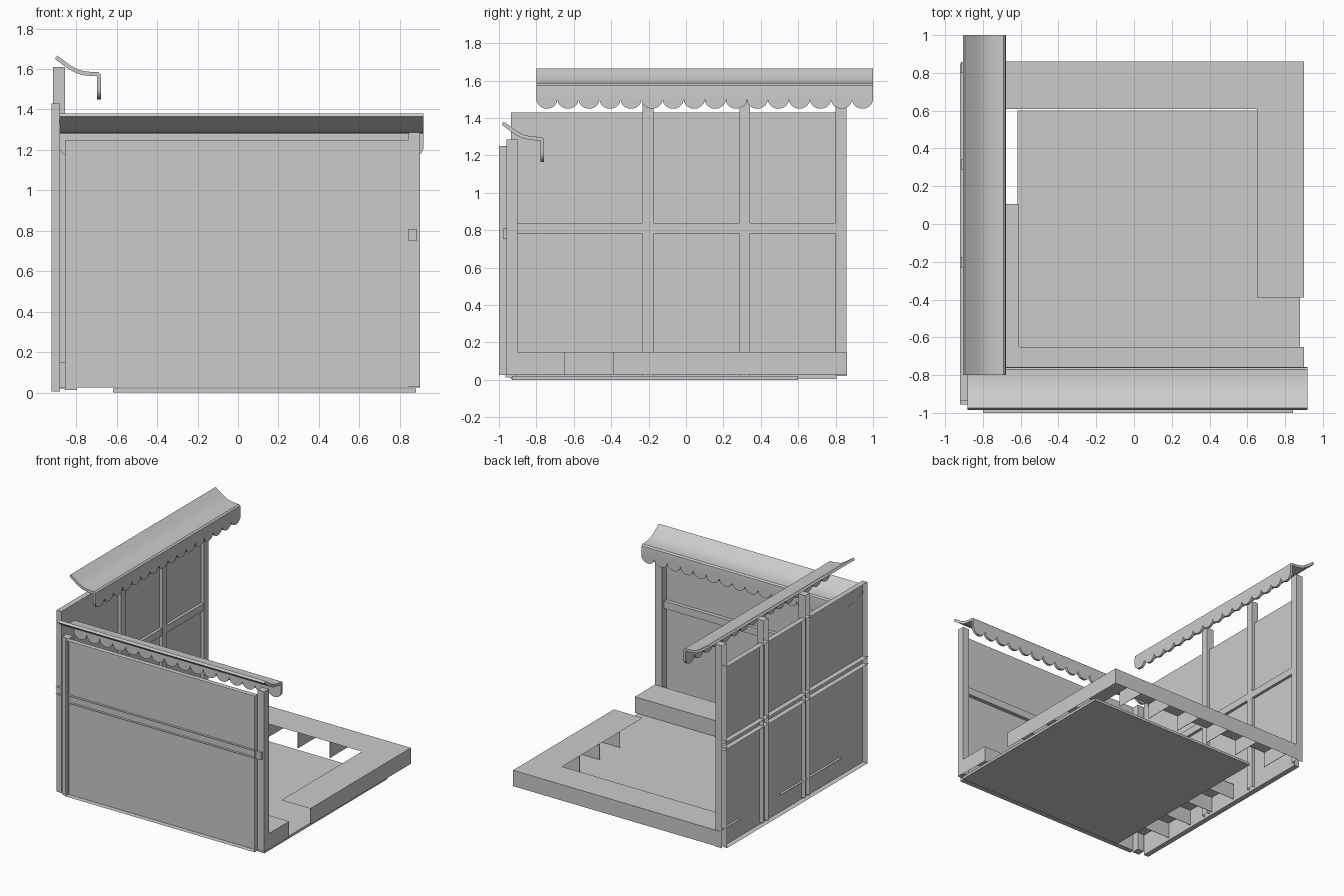
import bpy, bmesh, math
from mathutils import Vector

if "Cube" in bpy.data.objects:
    bpy.data.objects.remove(bpy.data.objects["Cube"])


def finish(name, bm, merge=True):
    if merge:
        bmesh.ops.remove_doubles(bm, verts=bm.verts, dist=0.0005)
        bmesh.ops.recalc_face_normals(bm, faces=bm.faces)
    me = bpy.data.meshes.new(name)
    bm.to_mesh(me)
    bm.free()
    ob = bpy.data.objects.new(name, me)
    bpy.context.collection.objects.link(ob)
    return ob


def box(name, x0, x1, y0, y1, z0, z1, open_sides=""):
    """Box whose listed sides (e.g. '-x +z') are left open."""
    bm = bmesh.new()
    bmesh.ops.create_cube(bm, size=1)
    bm.normal_update()
    axes = {"x": Vector((1, 0, 0)), "y": Vector((0, 1, 0)), "z": Vector((0, 0, 1))}
    gone = []
    for side in open_sides.split():
        d = axes[side[1]] * (1 if side[0] == "+" else -1)
        gone += [f for f in bm.faces if f.normal.dot(d) > 0.9]
    bmesh.ops.delete(bm, geom=gone, context='FACES')
    for v in bm.verts:
        v.co = Vector(((x0, x1)[v.co.x > 0], (y0, y1)[v.co.y > 0], (z0, z1)[v.co.z > 0]))
    return finish(name, bm, merge=False)


# Awning: curved profile swept along its length, ending in a scalloped valance
PROFILE = [(0.0, 1.658), (0.035, 1.632), (0.07, 1.607), (0.105, 1.588), (0.14, 1.579),
           (0.18, 1.575), (0.205, 1.575), (0.211, 1.57), (0.212, 1.55), (0.212, 1.5)]


def awning(name, place, length=1.8, count=16):
    bm = bmesh.new()
    w = length / count
    for i in range(count):
        a, b = i * w, (i + 1) * w
        for (v0, z0), (v1, z1) in zip(PROFILE, PROFILE[1:]):
            bm.faces.new([bm.verts.new(place(*p)) for p in
                          ((a, v0, z0), (b, v0, z0), (b, v1, z1), (a, v1, z1))])
        v, z = PROFILE[-1]
        arc = [(a + w / 2 - w / 2 * math.cos(t * math.pi / 10), v,
                z - 0.05 * math.sin(t * math.pi / 10)) for t in range(11)]
        bm.faces.new([bm.verts.new(place(*p)) for p in arc])
    ob = finish(name, bm)
    m = ob.modifiers.new("thickness", 'SOLIDIFY')
    m.thickness, m.offset = 0.02, 0
    bpy.ops.object.select_all(action='DESELECT')
    ob.select_set(True)
    bpy.context.view_layer.objects.active = ob
    bpy.ops.object.modifier_apply(modifier=m.name)
    bpy.ops.object.shade_smooth_by_angle(angle=math.radians(35))


awning("left_awning", lambda u, v, z: (-0.9 + v, -0.8 + u, z))
awning("front_awning", lambda u, v, z: (-0.882 + u, -0.98 + v, z - 0.285))

# Left wall: shallow panel open to the outside, crossed by channel posts and a rail
box("left_wall_panel", -0.922, -0.88, -0.935, 0.805, 0.005, 1.43, "-x")
for i, y in enumerate((-0.232, 0.285, 0.8)):
    box(f"left_wall_post_{i}", -0.915, -0.855, y, y + 0.057, 0.02, 1.61, "-x -z")
box("left_wall_rail", -0.92, -0.858, -0.955, 0.85, 0.782, 0.838, "-x -y +y")

# Front wall: the same construction, lower, with end posts only
box("front_wall_panel", -0.8, 0.843, -1.0, -0.96, 0.025, 1.25, "-y")
box("front_post_left", -0.855, -0.797, -0.965, -0.905, 0.012, 1.25)
box("front_post_right", 0.842, 0.9, -0.96, -0.902, 0.03, 1.285)
box("front_wall_rail", -0.8, 0.843, -0.98, -0.93, 0.752, 0.81, "-y -x +x")
box("front_rail_end", 0.843, 0.885, -0.978, -0.93, 0.752, 0.81, "-x")

# Floor plate
box("floor_plate", -0.618, 0.88, -0.93, 0.6, 0.0, 0.02)

# Hollow benches, open underneath and partly open inwards, with supporting fins
B, T = 0.025, 0.15
box("back_bench", -0.9, 0.9, 0.61, 0.86, B, T, "-z -y -x +x")
box("right_bench", 0.65, 0.9, -0.39, 0.61, B, T, "-z -x -y +y")
box("right_bench_corner", 0.65, 0.9, 0.61, 0.86, B, T, "-z +z -x -y +y")
box("left_bench", -0.9, -0.61, -0.65, 0.105, B, T, "-z -x -y +y")
box("front_bench", -0.855, 0.9, -0.9, -0.65, B, T, "-z -x -y")
for i in range(6):
    x = -0.75 + 0.28 * i
    box(f"back_bench_fin_{i}", x, x + 0.003, 0.61, 0.858, B, T - 0.002)
for i in range(3):
    y = -0.11 + 0.25 * i
    box(f"right_bench_fin_{i}", 0.65, 0.898, y, y + 0.003, B, T - 0.002)
for i in range(4):
    y = -0.65 + 0.25 * i
    box(f"left_bench_fin_{i}", -0.88, -0.612, y, y + 0.003, B, T - 0.002)
